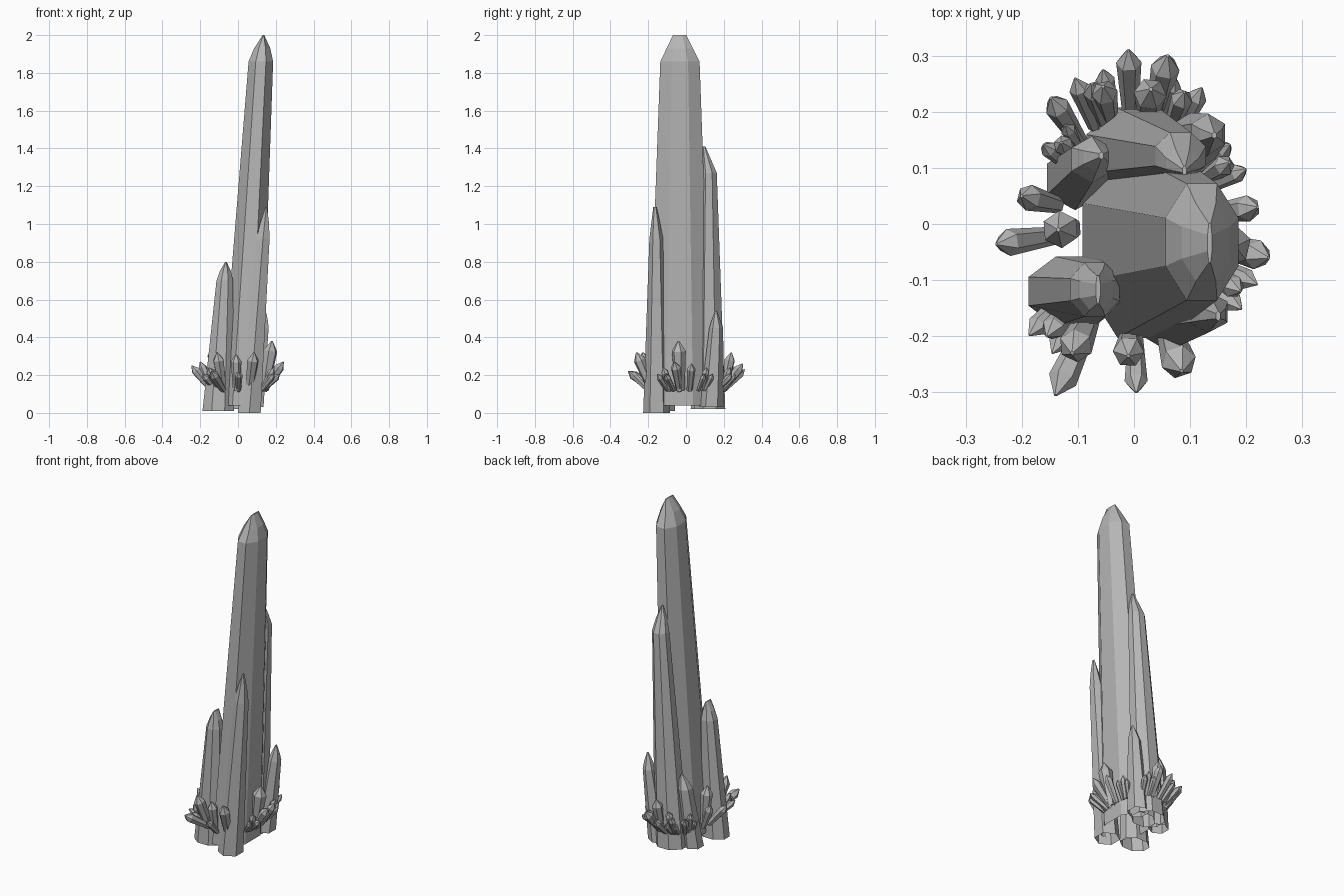
import bpy, bmesh
from math import cos, sin, pi, hypot
from mathutils import Vector

if "Cube" in bpy.data.objects:
    bpy.data.objects.remove(bpy.data.objects["Cube"])

stone = bpy.data.materials.new("dark_stone")
stone.diffuse_color = (0.47, 0.47, 0.47, 1)
stone.use_nodes = True
stone.node_tree.nodes["Principled BSDF"].inputs["Base Color"].default_value = stone.diffuse_color


def loft(name, loops):
    """Flat-shaded shell, open underneath, through loops of equal point count."""
    bm = bmesh.new()
    rings = [[bm.verts.new(p) for p in loop] for loop in loops]
    n = len(rings[0])
    for a, b in zip(rings, rings[1:]):
        for i in range(n):
            j = (i + 1) % n
            bm.faces.new((a[i], a[j], b[j], b[i]))
    bm.faces.new(rings[-1])
    bmesh.ops.remove_doubles(bm, verts=bm.verts, dist=0.0005)
    me = bpy.data.meshes.new(name)
    bm.to_mesh(me)
    bm.free()
    me.materials.append(stone)
    ob = bpy.data.objects.new(name, me)
    bpy.context.collection.objects.link(ob)


def column(name, sides, base, size, shoulder, top_size, tip, ridge):
    """Large leaning crystal with a bevelled chisel tip."""
    base, shoulder, tip = Vector(base), Vector(shoulder), Vector(tip)
    mid = shoulder.lerp(tip, 0.5)
    k = 1 / cos(pi / sides)
    sections = [(base, *size), (shoulder, *top_size),
                (mid, top_size[0] * 0.66, (top_size[1] + ridge) / 2), (tip, 0.004, ridge)]
    loft(name, [[c + Vector((rx * k * cos(a), ry * k * sin(a), 0))
                 for a in [2 * pi * (i + 0.5) / sides for i in range(sides)]]
                for c, rx, ry in sections])


def shard(name, tip, sides=6):
    """Small crystal leaning out of the foot; root and girth follow from its tip."""
    x, y, z = tip
    f = min(0.85, 1 / hypot(x / 0.14, y / 0.20))
    base, tip = Vector((x * f, y * f, 0.12)), Vector(tip)
    axis = tip - base
    r = 0.145 * axis.length
    q = axis.to_track_quat('Z', 'Y')
    ring = [Vector((cos(2 * pi * i / sides), sin(2 * pi * i / sides), 0)) for i in range(sides)]
    loft(name, [[base + axis * t + q @ (p * r * s) for p in ring]
                for t, s in ((0, 0.65), (0.8, 1), (1, 0.12))])


# Main spire and its companion columns
column("main_spire", 8, (0.015, -0.033, 0.04), (0.107, 0.17),
       (0.121, -0.032, 1.86), (0.065, 0.104), (0.135, -0.034, 2), 0.035)
column("back_column", 8, (0.005, 0.125, 0.02), (0.09, 0.083),
       (0.083, 0.121, 1.27), (0.045, 0.042), (0.09, 0.095, 1.41), 0.008)
column("front_right_column", 6, (0.06, -0.155, 0), (0.06, 0.062),
       (0.132, -0.157, 0.92), (0.035, 0.032), (0.15, -0.164, 1.09), 0.008)
column("front_left_column", 8, (-0.105, -0.12, 0.01), (0.083, 0.062),
       (-0.07, -0.117, 0.7), (0.044, 0.048), (-0.064, -0.117, 0.8), 0.025)
column("back_right_column", 6, (0.085, 0.135, 0.03), (0.05, 0.055),
       (0.132, 0.16, 0.45), (0.03, 0.032), (0.143, 0.158, 0.54), 0.005)
column("back_left_column", 6, (-0.105, 0.08, 0.02), (0.05, 0.048),
       (-0.075, 0.115, 0.37), (0.036, 0.036), (-0.058, 0.122, 0.45), 0.006)

# Larger shards round the foot, by tip position
sides_of_foot = {
    "right": [(0.18, -0.04, 0.38), (0.24, -0.06, 0.27), (0.22, 0.03, 0.26)],
    "back": [(0.03, 0.24, 0.32), (-0.01, 0.31, 0.23), (0.06, 0.3, 0.26),
             (-0.055, 0.245, 0.27), (-0.148, 0.225, 0.24)],
    "left": [(-0.135, -0.01, 0.35), (-0.2, 0.05, 0.27), (-0.245, -0.036, 0.25)],
    "front": [(-0.11, -0.23, 0.32), (-0.14, -0.305, 0.22), (-0.01, -0.235, 0.31),
              (0.004, -0.3, 0.22), (0.085, -0.262, 0.32)],
}
for side, tips in sides_of_foot.items():
    for i, tip in enumerate(tips):
        shard(f"{side}_shard_{i + 1}", tip)

# Tiny sprays: one upright shard with two splayed beside it
for n, (x, y) in enumerate([(0.09, 0.235), (-0.075, 0.25), (-0.13, 0.145),
                            (0.17, 0.11), (-0.155, -0.2), (0.19, -0.12)]):
    out = Vector((x, y, 0)).normalized()
    across = Vector((-out.y, out.x, 0))
    centre = Vector((x, y, 0.24))
    shard(f"spray_{n + 1}_middle", centre)
    for s in (-1, 1):
        shard(f"spray_{n + 1}_side_{s + 2}",
              centre + out * 0.018 + across * s * 0.026 - Vector((0, 0, 0.035)))
